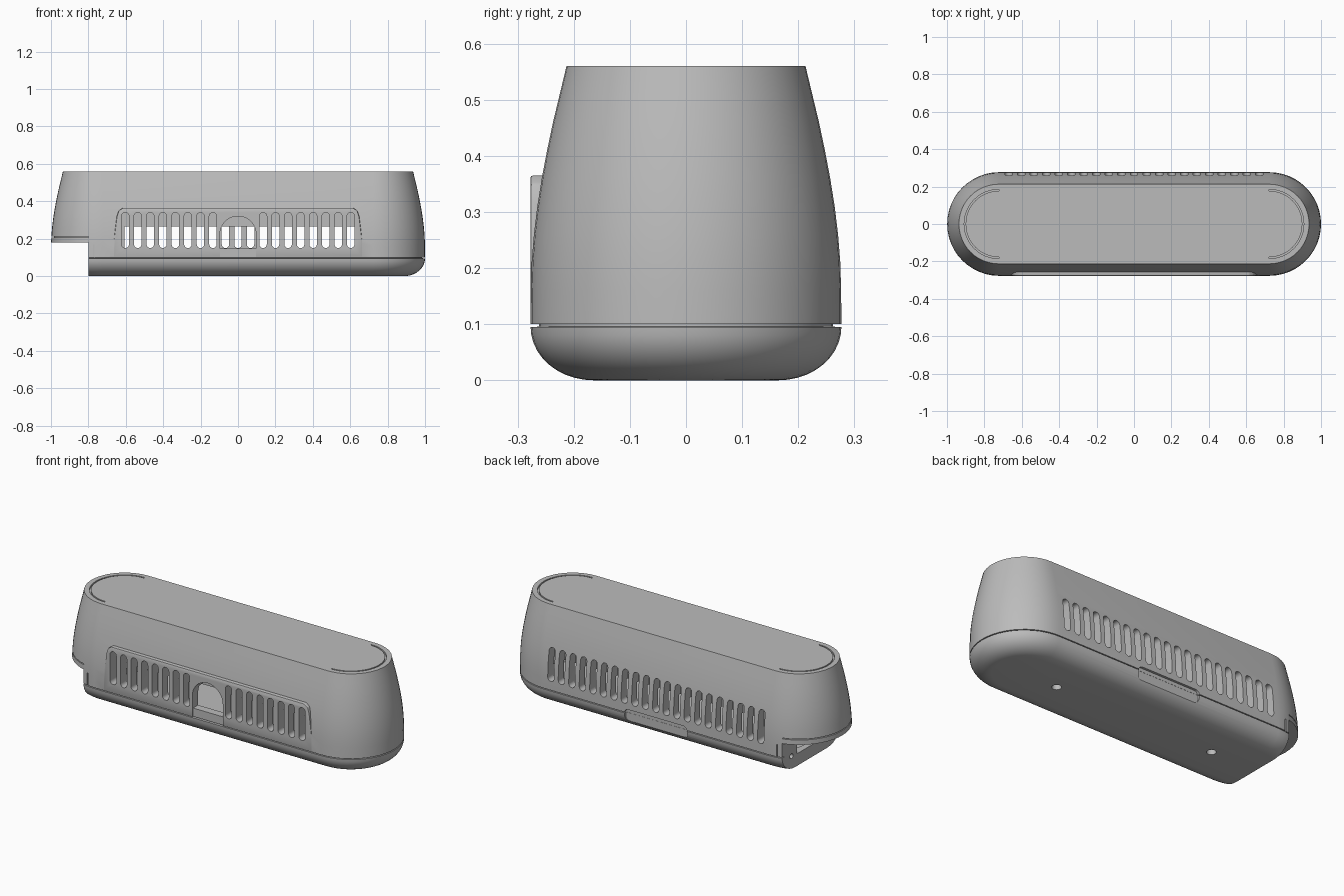
import bpy, bmesh, math
from math import pi, cos, sin

if "Cube" in bpy.data.objects:
    bpy.data.objects.remove(bpy.data.objects["Cube"], do_unlink=True)

HALF = 0.723      # half length of the straight sides

mat = bpy.data.materials.new("matte_grey")
mat.use_nodes = True
GREY = (0.5, 0.5, 0.5, 1)
mat.diffuse_color = GREY
mat.node_tree.nodes["Principled BSDF"].inputs["Base Color"].default_value = GREY


def finish(name, bm):
    bmesh.ops.recalc_face_normals(bm, faces=bm.faces)
    me = bpy.data.meshes.new(name)
    bm.to_mesh(me)
    bm.free()
    me.materials.append(mat)
    ob = bpy.data.objects.new(name, me)
    bpy.context.collection.objects.link(ob)
    return ob


def arc(cx, cy, r, a0, a1, n=24):
    return [(cx + r * cos(a0 + (a1 - a0) * i / n), cy + r * sin(a0 + (a1 - a0) * i / n))
            for i in range(n + 1)]


def stadium(d, left=HALF):
    return arc(HALF, 0, d, -pi / 2, pi / 2) + arc(-left, 0, d, pi / 2, 3 * pi / 2)


def loft(name, profile):
    """Stack stadium outlines given as (half depth, height)."""
    bm = bmesh.new()
    rings = [[bm.verts.new((x, y, z)) for x, y in stadium(d)] for d, z in profile]
    n = len(rings[0])
    for a, b in zip(rings, rings[1:]):
        for i in range(n):
            j = (i + 1) % n
            bm.faces.new((a[i], a[j], b[j], b[i]))
    bm.faces.new(rings[0])
    bm.faces.new(rings[-1])
    return finish(name, bm)


PLANES = {"y": lambda u, v, w: (u, w, v), "z": lambda u, v, w: (u, v, w),
          "x": lambda u, v, w: (w, u, v)}


def prisms(name, axis, lo, hi, outlines):
    """Extrude each outline along an axis, all in one object."""
    bm, place = bmesh.new(), PLANES[axis]
    for pts in outlines:
        a = [bm.verts.new(place(u, v, lo)) for u, v in pts]
        b = [bm.verts.new(place(u, v, hi)) for u, v in pts]
        bm.faces.new(a)
        bm.faces.new(b)
        for i in range(len(a)):
            j = (i + 1) % len(a)
            bm.faces.new((a[i], a[j], b[j], b[i]))
    return finish(name, bm)


def rect(u0, u1, v0, v1):
    return [(u0, v0), (u1, v0), (u1, v1), (u0, v1)]


def slot(x, z0=0.15, z1=0.34, r=0.02):
    return arc(x, z0 + r, r, pi, 2 * pi, 8) + arc(x, z1 - r, r, 0, pi, 8)


def apply(ob, mod):
    bpy.context.view_layer.objects.active = ob
    bpy.ops.object.modifier_apply(modifier=mod.name)


def combine(tool, *targets, op="DIFFERENCE"):
    for ob in targets:
        mod = ob.modifiers.new("cut", "BOOLEAN")
        mod.operation, mod.solver, mod.object = op, "EXACT", tool
        apply(ob, mod)
    bpy.data.objects.remove(tool, do_unlink=True)


# Rounded base tray with a narrow lip that leaves a shadow gap
base = loft("base_tray", [(0.165 + 0.112 * sin(t * pi / 20), 0.095 - 0.095 * cos(t * pi / 20))
                          for t in range(11)] + [(0.262, 0.0955), (0.262, 0.106)])

# Tapered cover
cover = loft("upper_cover", [(0.277, 0.1), (0.2765, 0.16), (0.275, 0.21), (0.271, 0.26),
                             (0.265, 0.31), (0.257, 0.36), (0.2475, 0.41), (0.237, 0.46),
                             (0.225, 0.51), (0.213, 0.56)])

# Flat raised panel on the front
half = [(0.668, 0.101), (0.663, 0.2), (0.648, 0.32), (0.638, 0.35), (0.615, 0.365)]
panel = prisms("front_panel", "y", -0.2775, -0.2,
               [half + [(-x, z) for x, z in reversed(half)]])
bev = panel.modifiers.new("soft_edge", "BEVEL")
bev.width, bev.segments = 0.005, 2
apply(panel, bev)
combine(panel, cover, op="UNION")

# Hollow lower chamber
chamber = stadium(0.225, left=HALF - 0.18)
combine(prisms("chamber", "z", 0.04, 0.265,
               [[(max(x, -0.765), y) for x, y in chamber]]), base, cover)

# Notch under one end, its seam and its wall openings
combine(prisms("notch", "y", -1, 1, [rect(-1.2, -0.8, -0.1, 0.18)]), base, cover)
for s in (-1, 1):
    combine(prisms("side_seam", "y", s * 0.265, s * 0.4, [rect(-0.774, -0.768, 0.09, 0.17)]), cover)
ring = stadium(0.4) [:]
lip = loft("overhang_core", [(0.262, 0.2), (0.262, 0.22)])
gap = prisms("overhang_gap", "z", 0.207, 0.212, [rect(-1.2, -0.8, -0.5, 0.5)])
combine(lip, gap)
combine(gap, cover)
combine(prisms("wall_opening", "x", -0.9, -0.7, [rect(-0.13, 0.13, 0.07, 0.16)]), base, cover)
combine(prisms("wall_holes", "x", -0.9, -0.78,
               [arc(s * 0.18, 0.075, 0.014, 0, 2 * pi * 15 / 16, 15) for s in (-1, 1)]),
        base, cover)

# Vent slots, front and back
PITCH = 0.067
combine(prisms("front_vents", "y", -0.4, -0.215,
               [slot(s * k * PITCH) for s in (-1, 1) for k in range(2, 10)]), cover)
combine(prisms("back_vents", "y", 0.215, 0.4,
               [slot(k * PITCH) for k in range(-10, 11)]), cover)

# Arched opening with a shallow sill below it
arch = [(-0.097, 0.148), (0.097, 0.148)] + arc(0, 0.223, 0.097, 0, pi, 20)
combine(prisms("arch", "y", -0.4, -0.205, [arch]), cover)
combine(prisms("sill", "y", -0.4, -0.271, [rect(-0.097, 0.097, 0.09, 0.15)]), cover)

# Finger recess at the back
r = 0.025
recess = (arc(0.175, 0.075, r, -pi / 2, 0, 6) + arc(0.175, 0.095, r, 0, pi / 2, 6)
          + arc(-0.175, 0.095, r, pi / 2, pi, 6) + arc(-0.175, 0.075, r, pi, 1.5 * pi, 6))
combine(prisms("finger_recess", "y", 0.263, 0.4, [recess]), base, cover)

# Curved grooves at both ends of the top
grooves = []
for s in (-1, 1):
    a0 = -pi / 2 if s > 0 else pi / 2
    grooves.append(arc(s * HALF, 0, 0.185, a0, a0 + pi) + arc(s * HALF, 0, 0.177, a0 + pi, a0))
combine(prisms("top_grooves", "z", 0.55, 0.6, grooves), cover)

# Screw holes underneath
combine(prisms("screw_holes", "z", -0.1, 0.03,
               [arc(s * 0.51, 0, 0.025, 0, 2 * pi * 23 / 24, 23) for s in (-1, 1)]), base)

# Smooth curves, sharp edges
bpy.ops.object.select_all(action="DESELECT")
for ob in (base, cover):
    ob.select_set(True)
bpy.context.view_layer.objects.active = cover
bpy.ops.object.shade_smooth_by_angle(angle=math.radians(30))
